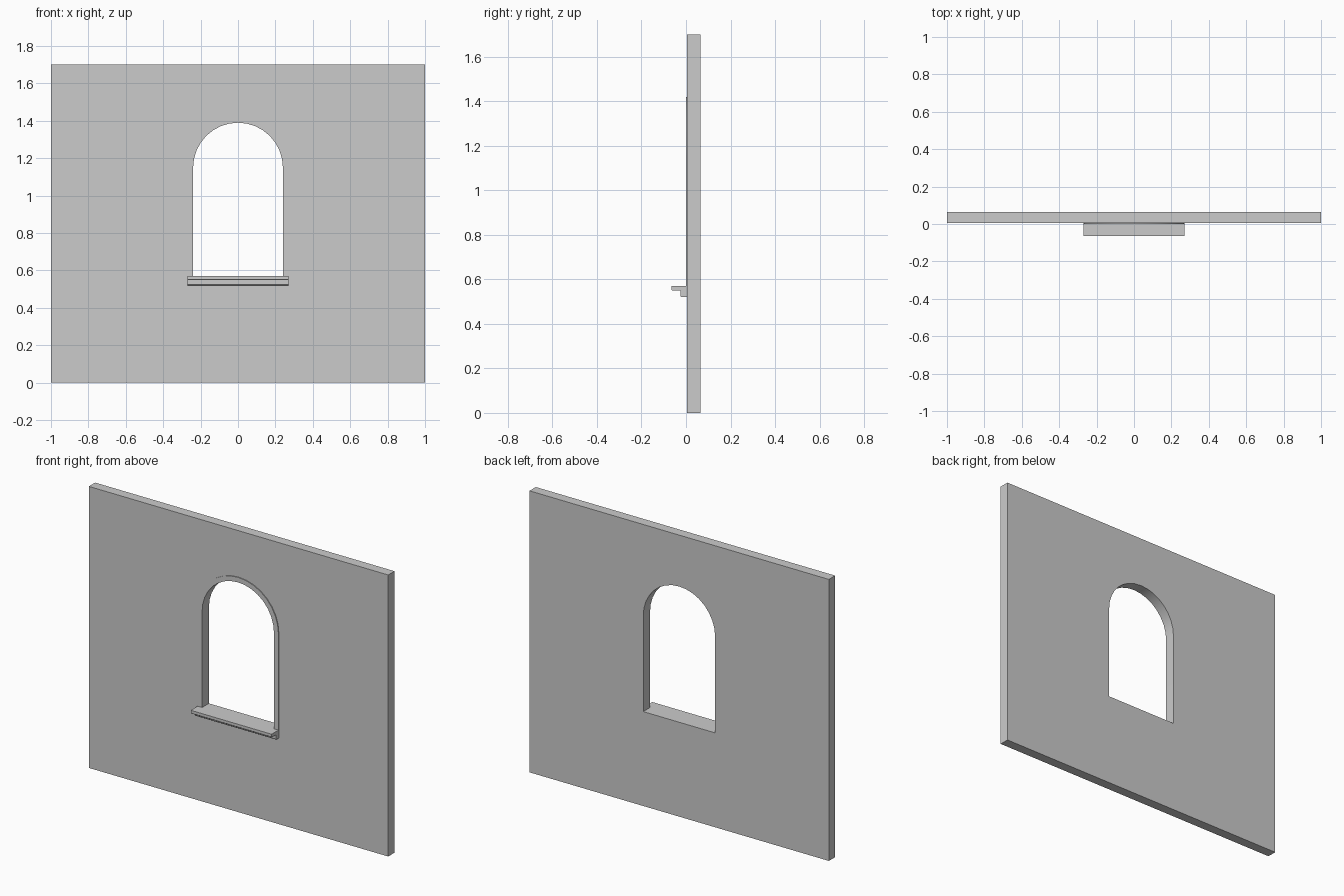
import bpy, bmesh, math

if "Cube" in bpy.data.objects:
    bpy.data.objects.remove(bpy.data.objects["Cube"])

R, SPRING, BASE = 0.24, 1.15, 0.57   # opening radius, arch spring height, sill top
TRIM = 0.03                          # width of the raised surround
SEGS = 8                             # facets per quarter arch


def quarter_arch(r):
    """Points from the spring line up to the crown."""
    return [(r * math.cos(a), SPRING + r * math.sin(a)) if i < SEGS else (0.0, SPRING + r)
            for i in range(SEGS + 1) for a in [math.pi / 2 * i / SEGS]]


def mirrored_prism(name, outline, place, d0, d1):
    """Extrude a right-half outline from d0 to d1, then mirror it across x = 0."""
    bm = bmesh.new()
    front = [bm.verts.new(place(p, d0)) for p in outline]
    back = [bm.verts.new(place(p, d1)) for p in outline]
    bm.faces.new(front)
    bm.faces.new(back[::-1])
    n = len(outline)
    for i in range(n):
        j = (i + 1) % n
        bm.faces.new((front[j], front[i], back[i], back[j]))
    # open the seam so the halves weld into one shell
    seam = [f for f in bm.faces if all(abs(v.co.x) < 1e-6 for v in f.verts)]
    bmesh.ops.delete(bm, geom=seam, context='FACES')
    mesh = bpy.data.meshes.new(name)
    bm.to_mesh(mesh)
    bm.free()
    ob = bpy.data.objects.new(name, mesh)
    bpy.context.collection.objects.link(ob)
    mirror = ob.modifiers.new("mirror", 'MIRROR')
    mirror.use_clip = True
    mirror.merge_threshold = 0.0005
    bpy.ops.object.select_all(action='DESELECT')
    ob.select_set(True)
    bpy.context.view_layer.objects.active = ob
    bpy.ops.object.shade_smooth_by_angle(angle=math.radians(30))
    return ob


def upright(p, d):
    return (p[0], d, p[1])


def sideways(p, d):
    return (d, p[0], p[1])


inner, outer = quarter_arch(R), quarter_arch(R + TRIM)

# Wall with arched opening
wall = [(0, 0), (1, 0), (1, 1.7), (0, 1.7)] + inner[::-1] + [(R, BASE), (0, BASE)]
mirrored_prism("wall", wall, upright, 0.005, 0.065)

# Thin raised surround around the opening
surround = [(R, BASE), (R + TRIM, BASE)] + outer + inner[::-1]
mirrored_prism("window_surround", surround, upright, 0.0, 0.005)

# Projecting sill with a stepped moulding below
sill = [(0.005, 0.52), (0.005, 0.57), (-0.065, 0.57), (-0.065, 0.553), (-0.062, 0.55),
        (-0.025, 0.55), (-0.025, 0.525), (-0.02, 0.52)]
mirrored_prism("window_sill", sill, sideways, R + TRIM, 0.0).data.flip_normals()
